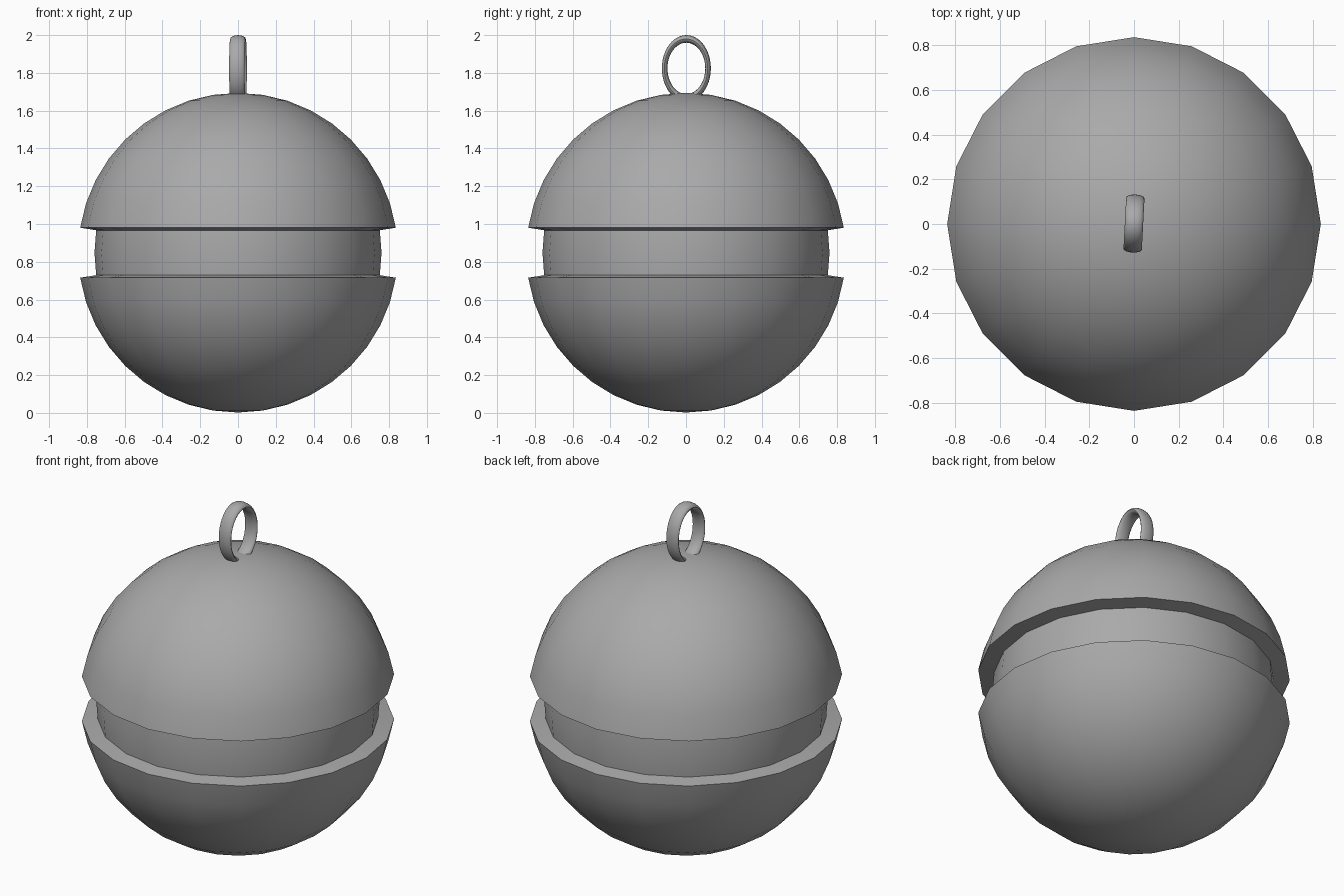
import bpy, bmesh
from math import sin, cos, pi, radians
from mathutils import Matrix, Vector

cube = bpy.data.objects.get("Cube")
if cube:
    bpy.data.objects.remove(cube, do_unlink=True)

SIDES = 20
STEP = 9                      # degrees between latitude rings
OUTER, INNER = 0.846, 0.76    # shell and recessed belt radii
CENTRE_Z = 0.848

grey = bpy.data.materials.new("plain grey")
grey.use_nodes = True
grey.diffuse_color = (0.4, 0.4, 0.4, 1)
grey.node_tree.nodes["Principled BSDF"].inputs["Base Color"].default_value = grey.diffuse_color


def finish(bm, name):
    bmesh.ops.remove_doubles(bm, verts=bm.verts, dist=0.0005)
    bmesh.ops.recalc_face_normals(bm, faces=bm.faces)
    mesh = bpy.data.meshes.new(name)
    bm.to_mesh(mesh)
    bm.free()
    mesh.materials.append(grey)
    obj = bpy.data.objects.new(name, mesh)
    bpy.context.collection.objects.link(obj)
    bpy.ops.object.select_all(action='DESELECT')
    obj.select_set(True)
    bpy.context.view_layer.objects.active = obj
    bpy.ops.object.shade_smooth_by_angle(angle=radians(35))
    return obj


def revolve(bm, points, centre, axis, steps, closed=False):
    verts = [bm.verts.new(p) for p in points]
    pairs = list(zip(verts, verts[1:]))
    if closed:
        pairs.append((verts[-1], verts[0]))
    edges = [bm.edges.new(p) for p in pairs]
    bmesh.ops.spin(bm, geom=verts + edges, cent=centre, axis=axis,
                   angle=2 * pi, steps=steps)


# Ball: two outer domes joined by a recessed belt around the equator
upper = [(OUTER, a) for a in range(90, 0, -STEP)]
belt = [(INNER, a) for a in (STEP, 0, -STEP)]
lower = [(r, -a) for r, a in reversed(upper)]
profile = [Vector((r * cos(radians(a)), 0, CENTRE_Z + r * sin(radians(a))))
           for r, a in upper + belt + lower]
ball = bmesh.new()
revolve(ball, profile, (0, 0, 0), (0, 0, 1), SIDES)
finish(ball, "ball")

# Hanging ring: a flat band bent into a tall oval, turned slightly
ring = bmesh.new()
section = [Vector((0.041 * cos(t), 0.115 + 0.0148 * sin(t), 0))
           for t in (2 * pi * i / 16 for i in range(16))]
revolve(ring, section, (0, 0, 0), (1, 0, 0), 48, closed=True)
bmesh.ops.transform(ring, verts=ring.verts,
                    matrix=Matrix.Translation((0, 0.002, 1.824))
                    @ Matrix.Rotation(radians(-3), 4, 'Z')
                    @ Matrix.Diagonal((1, 1, 1.355, 1)))
finish(ring, "hanging_ring")
